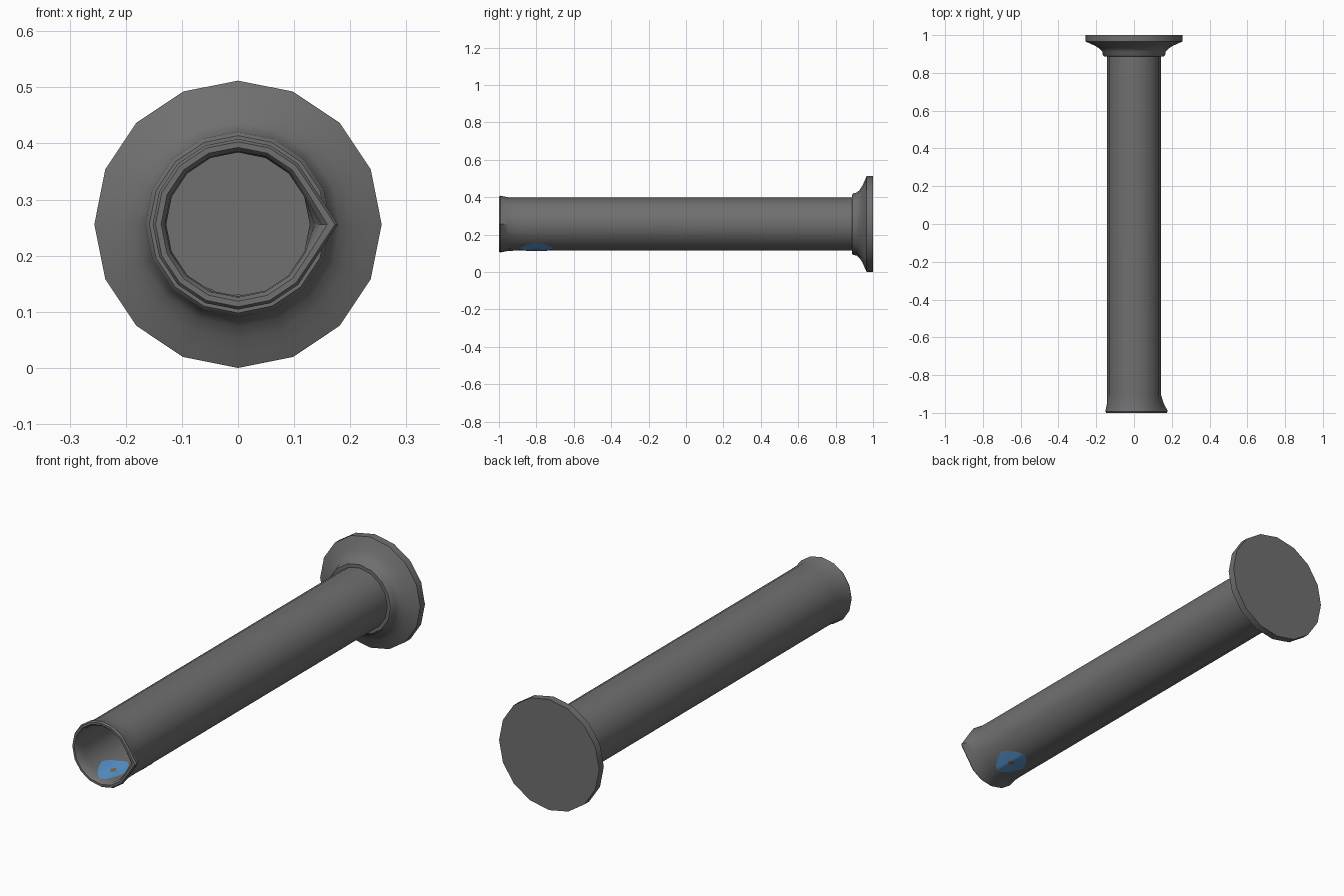
import bpy, bmesh
from math import sin, cos, pi, radians

if "Cube" in bpy.data.objects:
    bpy.data.objects.remove(bpy.data.objects["Cube"], do_unlink=True)

SIDES = 16
AXIS_Z = 0.256
STEP = 2 * pi / SIDES


def material(name, rgb):
    mat = bpy.data.materials.new(name)
    mat.use_nodes = True
    mat.diffuse_color = (*rgb, 1)
    bsdf = mat.node_tree.nodes["Principled BSDF"]
    bsdf.inputs["Base Color"].default_value = (*rgb, 1)
    bsdf.inputs["Roughness"].default_value = 0.8
    return mat


grey = material("dark_grey", (0.16, 0.16, 0.16))
blue = material("marking_blue", (0.105, 0.328, 0.665))
brown = material("marking_brown", (0.22, 0.15, 0.11))


def point(r, a, y):
    return (r * cos(a), y, AXIS_Z + r * sin(a))


def make_object(name, bm, mats, angle):
    mesh = bpy.data.meshes.new(name)
    bm.to_mesh(mesh)
    bm.free()
    for m in mats:
        mesh.materials.append(m)
    obj = bpy.data.objects.new(name, mesh)
    bpy.context.collection.objects.link(obj)
    bpy.ops.object.select_all(action="DESELECT")
    obj.select_set(True)
    bpy.context.view_layer.objects.active = obj
    bpy.ops.object.shade_smooth_by_angle(angle=radians(angle))
    return obj


def lathe(name, profile, angle=35):
    """Turn (radius, y, spout) rows around the long axis; spout pulls out the +x corner."""
    bm = bmesh.new()
    rings = []
    for r, y, spout in profile:
        rings.append([bm.verts.new(point(r + (spout if i == 0 else 0), i * STEP, y))
                      for i in range(SIDES)])
    for a, b in zip(rings, rings[1:]):
        for i in range(SIDES):
            j = (i + 1) % SIDES
            bm.faces.new((a[i], a[j], b[j], b[i]))
    bm.faces.new(rings[0])
    bm.faces.new(rings[-1])
    bmesh.ops.recalc_face_normals(bm, faces=bm.faces)
    return make_object(name, bm, [grey], angle)


# Hollow tube with a rolled lip and a pouring spout
lathe("tube", [
    (0.142, 0.90, 0), (0.142, -0.90, 0), (0.143, -0.95, 0.014),
    (0.150, -0.985, 0.026), (0.152, -0.993, 0.026), (0.147, -1.0, 0.026),
    (0.137, -1.0, 0.022), (0.130, -0.992, 0.018),
    (0.128, -0.95, 0.008), (0.128, -0.90, 0), (0.128, 0.86, 0)], 40)

# Flared foot
lathe("foot", [
    (0.142, 0.888, 0), (0.158, 0.888, 0), (0.165, 0.895, 0), (0.168, 0.912, 0),
    (0.182, 0.928, 0), (0.205, 0.943, 0), (0.232, 0.955, 0),
    (0.256, 0.966, 0), (0.256, 1.0, 0)])


def marking(name, wall, lift, mid_angle, mid_y, half_angle, half_y):
    """Thin rounded diamond following the faceted wall, with a spot in its middle."""
    bm = bmesh.new()
    count = 40

    def vert(size, t):
        k = size / (abs(cos(t)) ** 1.4 + abs(sin(t)) ** 1.4) ** (1 / 1.4)
        a = mid_angle + half_angle * k * sin(t)
        y = mid_y + half_y * k * cos(t)
        r = wall * cos(STEP / 2) / cos(a % STEP - STEP / 2) + lift
        return bm.verts.new(point(r, a, y))

    sizes = (0.1, 0.2, 0.4, 0.6, 0.8, 1.0)
    rings = [[vert(s, i * 2 * pi / count) for i in range(count)] for s in sizes]
    middle = vert(0, 0)
    for i in range(count):
        j = (i + 1) % count
        faces = [bm.faces.new((middle, rings[0][i], rings[0][j]))]
        for a, b in zip(rings, rings[1:]):
            faces.append(bm.faces.new((a[i], b[i], b[j], a[j])))
        for n, f in enumerate(faces):
            f.material_index = 1 if n < 2 else 0
    # Face away from the axis outside, towards it inside
    bm.normal_update()
    for f in bm.faces:
        c = f.calc_center_median()
        outward = f.normal.x * c.x + f.normal.z * (c.z - AXIS_Z)
        if outward * lift < 0:
            f.normal_flip()
    return make_object(name, bm, [blue, brown], 30)


# Painted marks on the outer and inner walls
marking("outer_marking", 0.142, 0.002, radians(-70), -0.80, radians(27), 0.095)
marking("inner_marking", 0.128, -0.0015, radians(-100), -0.88, radians(29), 0.1)
